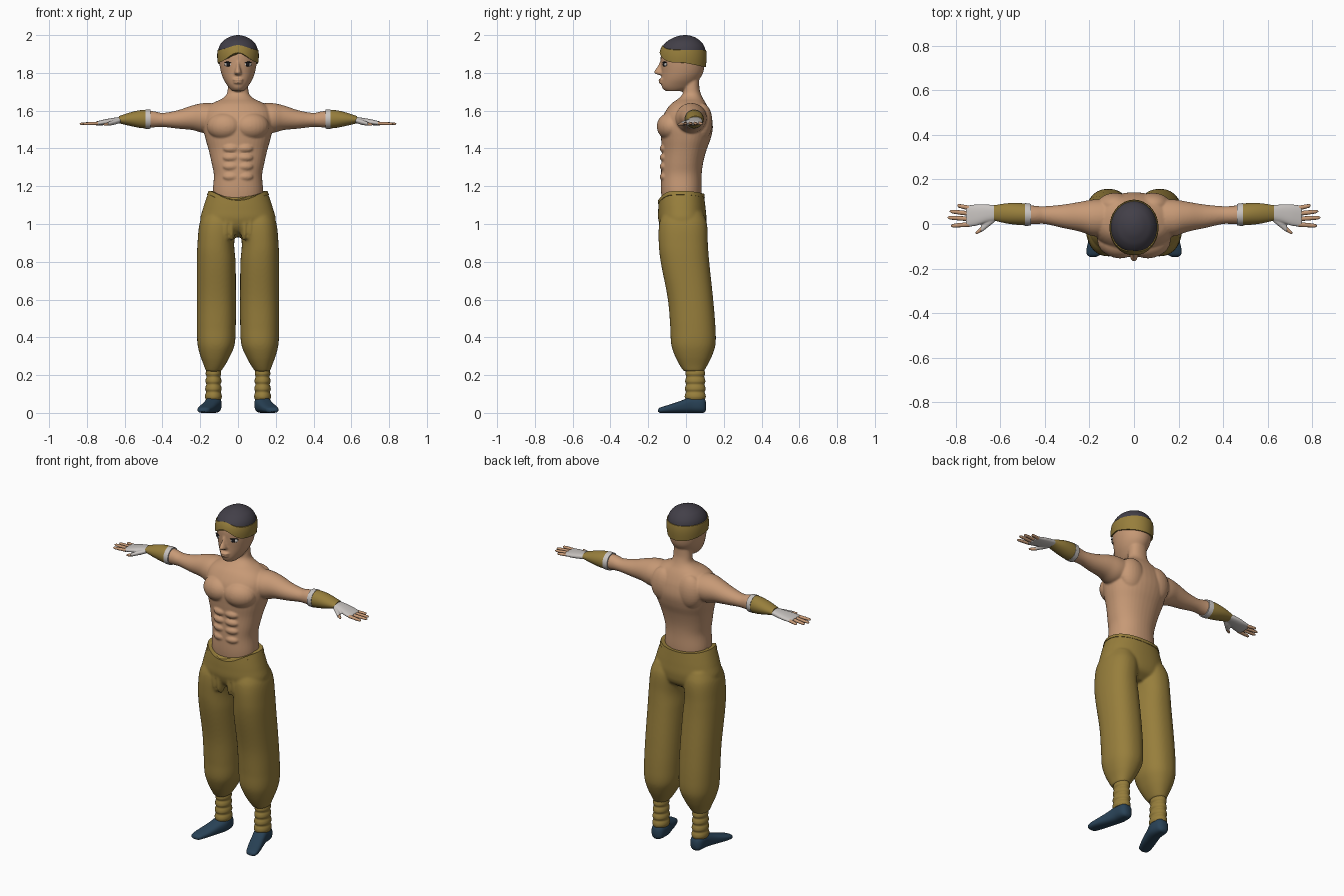
import bpy, bmesh
from math import sin, cos, pi, radians
from mathutils import Matrix, Vector

COLORS = {"skin": (.57, .32, .18), "cloth": (.31, .21, .045), "hair": (.055, .05, .065),
          "shoe": (.022, .055, .095), "wrap": (.58, .55, .53), "eye": (.01, .01, .012)}
AXES = {"z": (0, 1, 2), "x": (1, 2, 0), "y": (0, 2, 1)}   # (across a, across b, along)


def material(key):
    m = bpy.data.materials.get(key) or bpy.data.materials.new(key)
    m.diffuse_color = (*COLORS[key], 1)
    return m


def sample(secs, t):
    """Smooth interpolation of sections (t, a0, a1, b0, b1)."""
    n = len(secs)
    i = 0
    while i < n - 2 and t > secs[i + 1][0]:
        i += 1
    p, q = secs[i], secs[i + 1]
    o, r = secs[max(i - 1, 0)], secs[min(i + 2, n - 1)]
    h = q[0] - p[0]
    u = (t - p[0]) / h
    out = []
    for k in range(1, 5):
        m0 = (q[k] - o[k]) / (q[0] - o[0]) * h
        m1 = (r[k] - p[k]) / (r[0] - p[0]) * h
        out.append(p[k] + m0 * u + (3 * (q[k] - p[k]) - 2 * m0 - m1) * u**2
                   + (2 * (p[k] - q[k]) + m0 + m1) * u**3)
    return out


def loft(bm, secs, axis="z", lo=None, hi=None, grow=0, n=40, steps=30, power=2, sides=(1,)):
    """Closed skin through sections; lo / hi may be numbers or functions of (cos, sin)."""
    A, B, T = AXES[axis]
    lo = secs[0][0] if lo is None else lo
    hi = secs[-1][0] if hi is None else hi
    at = lambda v, c, s: v(c, s) if callable(v) else v
    bend = lambda v: abs(v) ** (2 / power) * (1 if v >= 0 else -1)
    for side in sides:
        rings = []
        for j in range(steps + 1):
            ring = []
            for i in range(n):
                c, s = cos(2 * pi * i / n), sin(2 * pi * i / n)
                l, h = at(lo, c, s), at(hi, c, s)
                t = l + (h - l) * j / steps
                a0, a1, b0, b1 = sample(secs, t)
                co = [0, 0, 0]
                co[A] = (a0 + a1) / 2 + ((a1 - a0) / 2 + grow) * bend(c)
                co[B] = (b0 + b1) / 2 + ((b1 - b0) / 2 + grow) * bend(s)
                co[T] = t
                co[0] *= side
                ring.append(bm.verts.new(co))
            rings.append(ring)
        for r0, r1 in zip(rings, rings[1:]):
            for i in range(n):
                k = (i + 1) % n
                bm.faces.new((r0[i], r0[k], r1[k], r1[i]))
        bm.faces.new(rings[0])
        bm.faces.new(rings[-1])


def ball(bm, center, size, turn=0, sides=(1,)):
    for s in sides:
        mat = (Matrix.Translation((center[0] * s, center[1], center[2]))
               @ Matrix.Rotation(turn * s, 4, "Z") @ Matrix.Diagonal((*size, 1)))
        bmesh.ops.create_uvsphere(bm, u_segments=24, v_segments=16, radius=1, matrix=mat)


def finish(name, bm, color, voxel=0, smooth=4):
    bmesh.ops.recalc_face_normals(bm, faces=bm.faces)
    me = bpy.data.meshes.new(name)
    bm.to_mesh(me)
    bm.free()
    me.polygons.foreach_set("use_smooth", [True] * len(me.polygons))
    me.set_sharp_from_angle(angle=radians(50))
    me.materials.append(material(color))
    ob = bpy.data.objects.new(name, me)
    bpy.context.collection.objects.link(ob)
    if voxel:   # fuse overlapping volumes into one smooth skin
        r = ob.modifiers.new("fuse", "REMESH")
        r.mode, r.voxel_size, r.use_smooth_shade = "VOXEL", voxel, True
        s = ob.modifiers.new("soften", "SMOOTH")
        s.factor, s.iterations = .5, smooth


def sym(rows):
    return [(t, -w, w, b0, b1) for t, w, b0, b1 in rows]


def part(name, secs, color, **kw):
    bm = bmesh.new()
    loft(bm, secs, **kw)
    finish(name, bm, color)


BOTH = (1, -1)
head = sym([(1.703, .03, -.105, -.02), (1.715, .043, -.122, .02), (1.735, .058, -.13, .045),
            (1.765, .076, -.13, .07), (1.80, .089, -.13, .09), (1.85, .099, -.133, .099),
            (1.90, .102, -.133, .101), (1.94, .095, -.12, .093), (1.97, .074, -.092, .071),
            (1.988, .045, -.058, .044), (1.996, .024, -.034, .022), (2.0, .002, -.008, 0)])
torso = sym([(1.08, .125, -.12, .075), (1.17, .133, -.132, .082), (1.26, .128, -.132, .083),
             (1.32, .139, -.13, .09), (1.39, .155, -.127, .108), (1.45, .172, -.132, .13),
             (1.51, .184, -.135, .142), (1.57, .184, -.122, .134), (1.61, .17, -.1, .12),
             (1.64, .135, -.075, .105), (1.66, .09, -.045, .092), (1.685, .061, -.02, .08),
             (1.72, .054, -.012, .071), (1.79, .05, -.01, .07)])
arm = [(.08, -.05, .11, 1.49, 1.635), (.18, -.055, .11, 1.482, 1.64), (.24, -.035, .1, 1.497, 1.628),
       (.32, -.018, .087, 1.505, 1.602), (.40, 0, .08, 1.514, 1.588), (.44, 0, .081, 1.512, 1.596),
       (.48, -.002, .087, 1.51, 1.6), (.52, 0, .09, 1.513, 1.598), (.57, .006, .089, 1.523, 1.587),
       (.63, .02, .08, 1.537, 1.567)]

# bare upper body: torso, neck, head, arms and muscle forms fused together
bm = bmesh.new()
loft(bm, torso, power=2.2, steps=60)
loft(bm, head, hi=1.985, steps=40)
loft(bm, arm, axis="x", steps=50, sides=BOTH)
ball(bm, (.074, -.085, 1.517), (.092, .068, .072), .25, BOTH)          # chest
ball(bm, (.085, .085, 1.54), (.08, .055, .1), 0, BOTH)                 # shoulder blades
for z in (1.40, 1.352, 1.304, 1.25):                                   # stomach ridges
    ball(bm, (.036, -.108, z), (.046, .031, .025), 0, BOTH)
loft(bm, sym([(1.788, .014, -.14, -.1), (1.798, .02, -.17, -.1), (1.81, .017, -.167, -.1),
              (1.835, .011, -.15, -.1), (1.865, .009, -.136, -.1)]), n=16, steps=12)  # nose
ball(bm, (0, -.124, 1.763), (.03, .023, .008))                         # upper lip
ball(bm, (0, -.123, 1.749), (.026, .022, .008))                        # lower lip
finish("body", bm, "skin", voxel=.0055)

# eyes
for name, col, size, y in (("eye_white", "wrap", (.023, .008, .011), -.112),
                           ("iris", "eye", (.012, .007, .011), -.116),
                           ("eyelid", "eye", (.026, .007, .0035), -.114)):
    bm = bmesh.new()
    ball(bm, (.051, y, 1.845 + (.011 if name == "eyelid" else 0)), size, .42, BOTH)
    finish(name, bm, col)

# short hair and headband
part("hair", head, "hair", lo=1.915, grow=.004, n=48)
part("headband", head, "cloth", grow=.008, n=64, steps=8,
     lo=lambda c, s: 1.855 - .025 * max(s, 0) + .052 * max(-s, 0) ** 5,
     hi=lambda c, s: 1.922 + .025 * max(-s, 0) ** 5)

# trousers: two baggy legs and the hips, fused
hips = sym([(.93, .11, -.06, .05), (.965, .18, -.12, .095), (1.02, .2, -.146, .108),
            (1.08, .186, -.147, .104), (1.13, .17, -.144, .098), (1.19, .148, -.138, .09)])
leg = [(.22, .09, .17, -.012, .095), (.25, .07, .18, -.032, .112), (.30, .042, .199, -.058, .137),
       (.36, .018, .214, -.078, .156), (.45, .012, .218, -.083, .156), (.6, .011, .218, -.096, .144),
       (.8, .013, .218, -.134, .123), (.89, .02, .215, -.144, .116), (1.0, .012, .204, -.142, .111),
       (1.06, .02, .18, -.12, .09)]
rim = lambda c, s: 1.173 - .05 * max(-s, 0) ** 4 - .015 * max(s, 0) ** 2
bm = bmesh.new()
loft(bm, hips, hi=rim, power=2.2, n=56)
loft(bm, leg, power=2.25, steps=50, sides=BOTH)
for x, tilt in ((.03, .3), (.055, .5)):                                # front folds
    ball(bm, (x, -.118, .985), (.014, .03, .075), tilt, BOTH)
finish("trousers", bm, "cloth", voxel=.007, smooth=5)
part("waistband", hips, "cloth", lo=lambda c, s: rim(c, s) - .018, hi=lambda c, s: rim(c, s) + .002,
     grow=.003, power=2.2, n=64, steps=4)

# ankle wrappings: stacked bulging bands
bands = []
for k in range(13):
    r = (0, .005, .004)[k % 3] - .0004 * k
    bands.append((.07 + k * .0135, .09 - r, .17 + r, -.002 - r, .1 + r))
part("ankle_wraps", bands, "cloth", steps=48, sides=BOTH)

# shoes, toes turned outward
shoe = [(-.148, .17, .198, .006, .018), (-.142, .155, .21, .001, .026), (-.12, .143, .214, 0, .034),
        (-.08, .125, .206, 0, .046), (-.02, .104, .187, 0, .067), (.03, .088, .174, 0, .086),
        (.08, .09, .168, 0, .086), (.1, .1, .158, .003, .075), (.107, .115, .145, .015, .055)]
part("shoes", shoe, "shoe", axis="y", power=2.6, sides=BOTH)

# forearm guards and elbow cuffs
part("forearm_guards", arm, "cloth", axis="x", lo=.485, hi=.63, grow=.004, steps=14, sides=BOTH)
part("elbow_cuffs", arm, "wrap", axis="x", lo=.462, hi=.49, grow=.006, steps=4, sides=BOTH)

# wrapped palms with thumb base
bm = bmesh.new()
loft(bm, [(.61, .018, .082, 1.536, 1.569), (.66, .008, .088, 1.529, 1.562),
          (.71, -.008, .088, 1.523, 1.553), (.755, -.014, .082, 1.522, 1.542)],
     axis="x", power=2.4, sides=BOTH)
loft(bm, [(.625, .01, .05, 1.535, 1.56), (.655, -.014, .03, 1.525, 1.552),
          (.688, -.04, -.008, 1.52, 1.54)], axis="x", n=20, steps=12, sides=BOTH)
finish("hand_wraps", bm, "wrap", voxel=.004, smooth=3)

# fingers and thumb tips
bm = bmesh.new()
for y0, x1, y1 in ((.072, .794, .083), (.047, .828, .057), (.023, .838, .029), (-.002, .822, -.008)):
    secs = []
    for u, r in ((0, .0105), (.35, .01), (.7, .009), (.93, .007), (1, .002)):
        x, y, z = .74 + (x1 - .74) * u, y0 + (y1 - y0) * u, 1.533 - .003 * u
        secs.append((x, y - r, y + r, z - r * .85, z + r * .85))
    loft(bm, secs, axis="x", n=14, steps=14, sides=BOTH)
loft(bm, [(.675, -.028, -.003, 1.521, 1.541), (.695, -.04, -.02, 1.52, 1.536),
          (.708, -.045, -.032, 1.522, 1.533), (.712, -.043, -.038, 1.526, 1.53)],
     axis="x", n=14, steps=10, sides=BOTH)
finish("fingers", bm, "skin")
